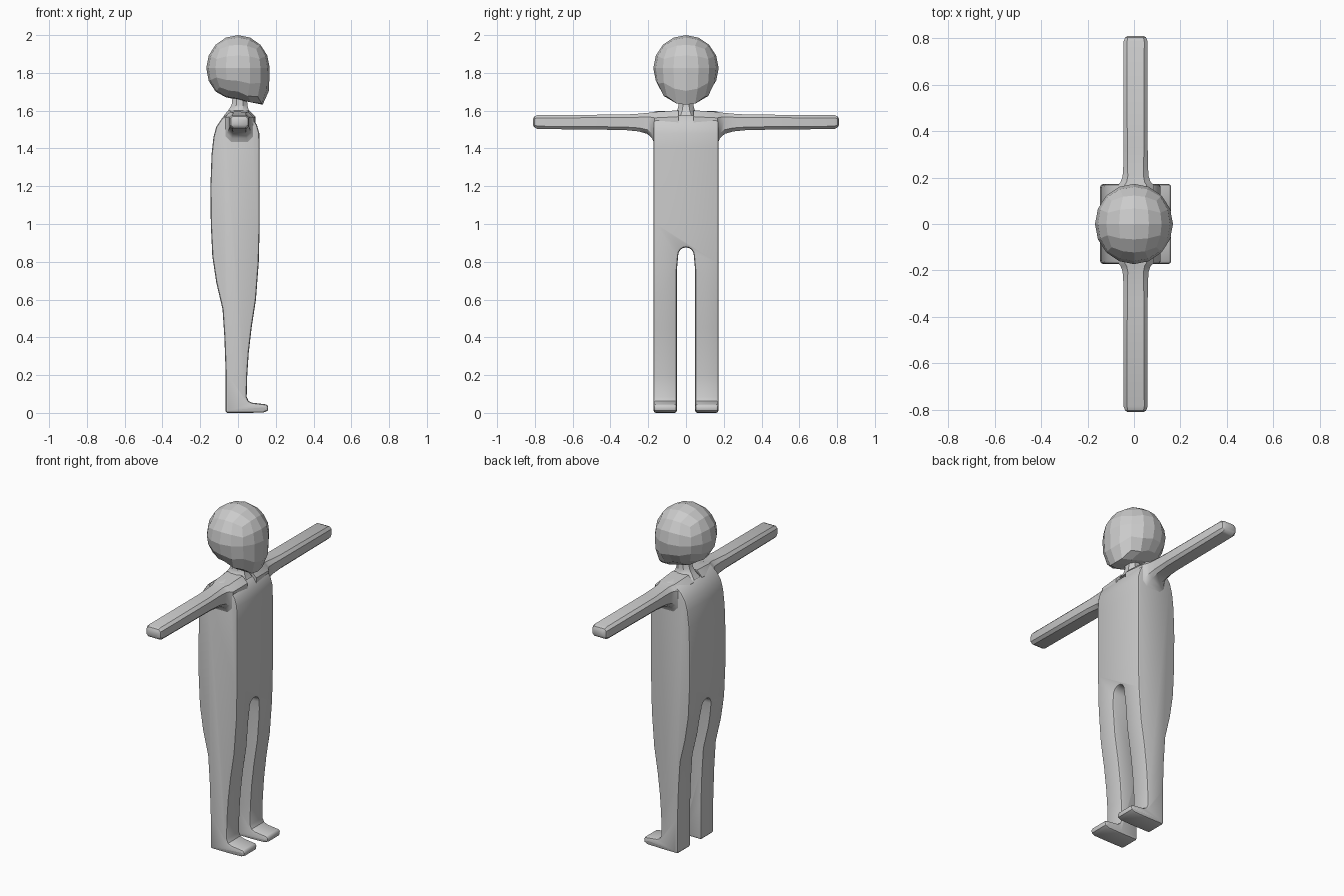
import bpy, bmesh, math
from mathutils import Vector

if "Cube" in bpy.data.objects:
    bpy.data.objects.remove(bpy.data.objects["Cube"])

grey = bpy.data.materials.new("plain grey")
grey.diffuse_color = (0.6, 0.6, 0.6, 1)
grey.use_nodes = True
grey.node_tree.nodes["Principled BSDF"].inputs["Base Color"].default_value = grey.diffuse_color


def finish(name, bm):
    bmesh.ops.recalc_face_normals(bm, faces=bm.faces)
    me = bpy.data.meshes.new(name)
    bm.to_mesh(me)
    bm.free()
    me.materials.append(grey)
    ob = bpy.data.objects.new(name, me)
    bpy.context.collection.objects.link(ob)
    return ob


def activate(ob):
    bpy.ops.object.select_all(action='DESELECT')
    ob.select_set(True)
    bpy.context.view_layer.objects.active = ob


def smooth(ob, deg=35):
    activate(ob)
    bpy.ops.object.shade_smooth_by_angle(angle=math.radians(deg))


def prism(name, pts, offset):
    """Closed outline extruded along a vector."""
    bm = bmesh.new()
    f = bm.faces.new([bm.verts.new(p) for p in pts])
    r = bmesh.ops.extrude_face_region(bm, geom=[f], use_keep_orig=True)
    bmesh.ops.translate(bm, vec=offset,
                        verts=[v for v in r['geom'] if isinstance(v, bmesh.types.BMVert)])
    return finish(name, bm)


def loft(name, rings):
    """Skin a list of equal-length point rings, with end caps."""
    bm = bmesh.new()
    vs = [[bm.verts.new(p) for p in ring] for ring in rings]
    n = len(vs[0])
    for a, b in zip(vs, vs[1:]):
        for i in range(n):
            bm.faces.new((a[i], a[(i + 1) % n], b[(i + 1) % n], b[i]))
    bm.faces.new(vs[0])
    bm.faces.new(vs[-1])
    return finish(name, bm)


# Body and legs: side profile extruded across the width
profile = [(-0.057, 0.008), (0.05, 0.008), (0.135, 0.01), (0.158, 0.02), (0.165, 0.032),
           (0.15, 0.045), (0.075, 0.054), (0.056, 0.063), (0.046, 0.085), (0.049, 0.2),
           (0.057, 0.32), (0.072, 0.45), (0.095, 0.6), (0.11, 0.8), (0.115, 1.0),
           (0.115, 1.4), (0.113, 1.48), (0.1, 1.525), (0.078, 1.56), (0.04, 1.59),
           (0.0, 1.597), (-0.04, 1.592), (-0.085, 1.56), (-0.115, 1.515), (-0.13, 1.46),
           (-0.14, 1.37), (-0.146, 1.2), (-0.144, 1.0), (-0.136, 0.83), (-0.115, 0.69),
           (-0.082, 0.55), (-0.072, 0.4), (-0.065, 0.2), (-0.065, 0.016)]
body = prism("body_and_legs", [(x, -0.172, z) for x, z in profile], (0, 0.344, 0))

# Round-topped cutter for the gap between the legs
gap = [(-0.3, -0.048, -0.1), (-0.3, 0.048, -0.1), (-0.3, 0.048, 0.76)]
gap += [(-0.3, 0.041 * math.cos(a), 0.835 + 0.041 * math.sin(a))
        for a in [i * math.pi / 8 for i in range(9)]]
gap += [(-0.3, -0.048, 0.76)]
cutter = prism("leg_gap_cutter", gap, (0.6, 0, 0))
cutter.hide_render = True

m = body.modifiers.new("gap", 'BOOLEAN')
m.operation = 'DIFFERENCE'
m.object = cutter
b = body.modifiers.new("soft edges", 'BEVEL')
b.width = 0.013
b.segments = 2
b.limit_method = 'ANGLE'
b.angle_limit = math.radians(50)
b.use_clamp_overlap = False
activate(body)
bpy.ops.object.modifier_apply(modifier="gap")
bpy.ops.object.modifier_apply(modifier="soft edges")
bpy.data.objects.remove(cutter)
for v in body.data.vertices:
    v.co.z = max(v.co.z - 0.008, 0) if v.co.z < 0.03 else v.co.z
smooth(body)


# Arms: chamfered-rectangle sections flaring into the shoulder
def section(y, hx, z0, z1, cx=0.007):
    c = 0.4 * min(hx, (z1 - z0) / 2)
    x0, x1 = cx - hx, cx + hx
    return [(x0 + c, y, z0), (x1 - c, y, z0), (x1, y, z0 + c), (x1, y, z1 - c),
            (x1 - c, y, z1), (x0 + c, y, z1), (x0, y, z1 - c), (x0, y, z0 + c)]


stations = [(0.04, 0.085, 1.40, 1.602), (0.168, 0.078, 1.425, 1.593),
            (0.18, 0.065, 1.455, 1.591), (0.205, 0.056, 1.477, 1.588),
            (0.25, 0.053, 1.490, 1.584), (0.33, 0.052, 1.498, 1.579),
            (0.785, 0.052, 1.503, 1.577), (0.803, 0.045, 1.512, 1.569),
            (0.81, 0.033, 1.523, 1.556)]
for side, label in ((1, "left"), (-1, "right")):
    arm = loft(label + "_arm", [section(side * s[0], *s[1:]) for s in stations])
    smooth(arm)

# Neck
rings = []
for cx, rx, ry, z in ((0, 0.08, 0.075, 1.575), (0.003, 0.058, 0.05, 1.603),
                      (0.008, 0.045, 0.042, 1.63), (0.01, 0.04, 0.042, 1.69)):
    rings.append([(cx + rx * math.cos(i * math.pi / 4 + math.pi / 8),
                   ry * math.sin(i * math.pi / 4 + math.pi / 8), z) for i in range(8)])
smooth(loft("neck", rings))

# Head: faceted cube-sphere with the lower front drawn out to a chin
bm = bmesh.new()
bmesh.ops.create_cube(bm, size=2)
bmesh.ops.subdivide_edges(bm, edges=bm.edges[:], cuts=3, use_grid_fill=True)
for v in bm.verts:
    d = Vector([math.tan(c * math.pi / 4) for c in v.co]).normalized()
    w = max(0, min(1, 2 * d.x * -d.z)) if d.x > 0 and d.z < 0 else 0
    p = Vector((d.x * 0.168, d.y * 0.173, 1.825 + d.z * 0.175))
    p.z -= 0.075 * w
    p.x += 0.012 * w
    p.z = max(p.z, 1.658 - 0.2 * p.x)
    v.co = p
finish("head", bm)
